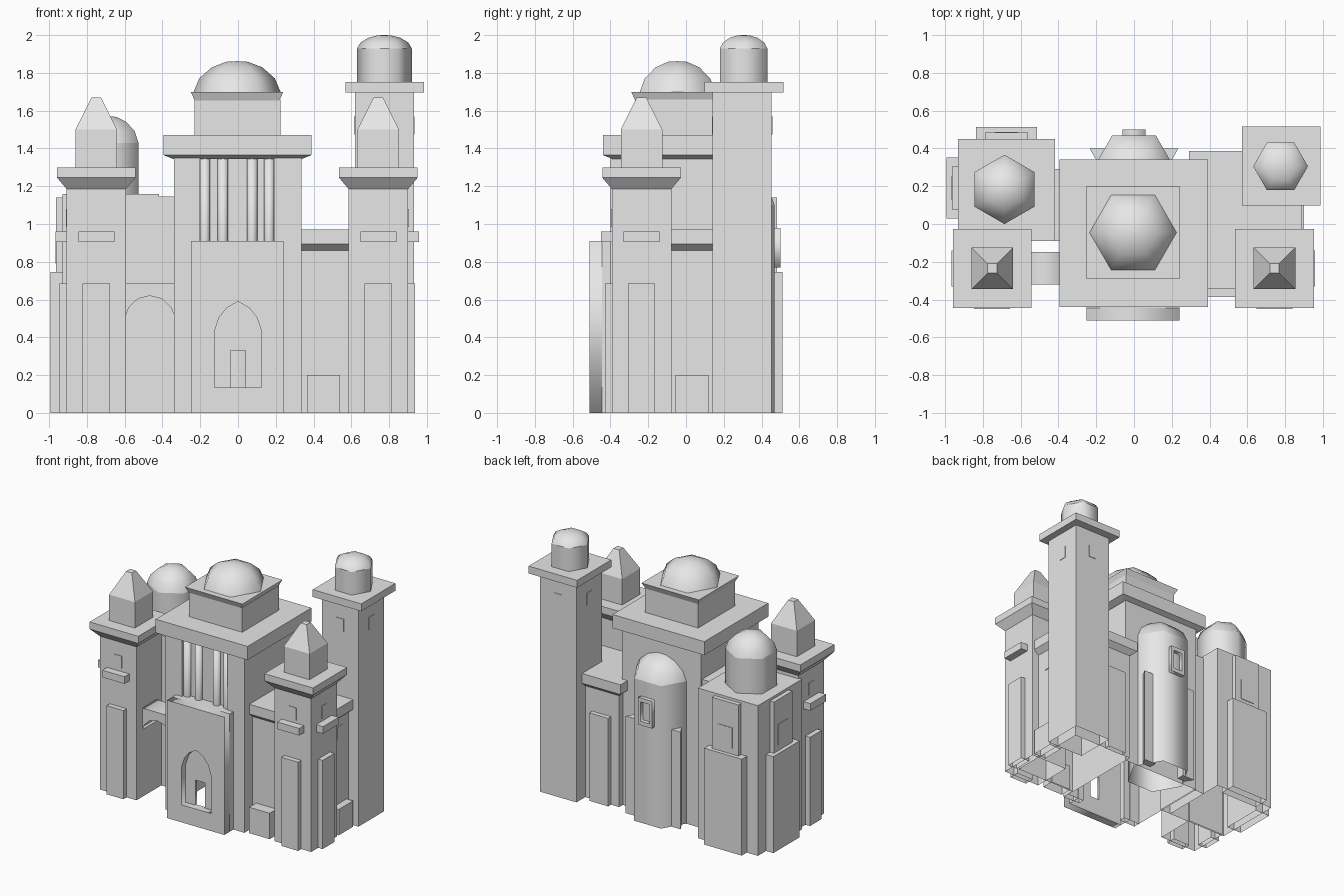
import bpy, bmesh, math
from mathutils import Vector

cube = bpy.data.objects.get("Cube")
if cube:
    bpy.data.objects.remove(cube, do_unlink=True)

stone = bpy.data.materials.new("pale_grey_stone")
stone.use_nodes = True
COLOUR = (0.8, 0.8, 0.8, 1)
stone.diffuse_color = COLOUR
stone.node_tree.nodes["Principled BSDF"].inputs["Base Color"].default_value = COLOUR


def finish(name, bm, smooth=False):
    bmesh.ops.recalc_face_normals(bm, faces=bm.faces)
    for f in bm.faces:
        f.smooth = smooth
    me = bpy.data.meshes.new(name)
    bm.to_mesh(me)
    bm.free()
    me.materials.append(stone)
    ob = bpy.data.objects.new(name, me)
    bpy.context.collection.objects.link(ob)
    return ob


def loft(name, cx, cy, rings, sides, phase=0.0, smooth=False, top=True):
    """Stack of regular rings (radius, z), open underneath."""
    bm = bmesh.new()
    prev = None
    for r, z in rings:
        ring = [bm.verts.new((cx + r * math.cos(phase + math.tau * i / sides),
                              cy + r * math.sin(phase + math.tau * i / sides), z))
                for i in range(sides)]
        if prev:
            for i in range(sides):
                j = (i + 1) % sides
                bm.faces.new((prev[i], prev[j], ring[j], ring[i]))
        prev = ring
    if top:
        bm.faces.new(prev)
    return finish(name, bm, smooth)


def box(name, x0, x1, y0, y1, z0, z1, flare=0.0, skip=()):
    """Box; flare narrows the foot. Boxes on the ground are open below."""
    bm = bmesh.new()
    bmesh.ops.create_cube(bm, size=1)
    for v in bm.verts:
        up = v.co.z > 0
        g = 0 if up else flare
        v.co = (x1 - g if v.co.x > 0 else x0 + g,
                y1 - g if v.co.y > 0 else y0 + g, z1 if up else z0)
    bm.normal_update()
    gone = list(skip) + ([(0, 0, -1)] if z0 == 0 else [])
    doomed = [f for f in bm.faces if any(f.normal.dot(Vector(d)) > 0.9 for d in gone)]
    bmesh.ops.delete(bm, geom=doomed, context='FACES')
    return finish(name, bm)


def cornice(name, x0, x1, y0, y1, z0, z1, z2, flare):
    box(name + "_flare", x0, x1, y0, y1, z0, z1, flare)
    box(name + "_band", x0, x1, y0, y1, z1, z2)


def slab(name, outlines, y0, y1):
    """Front-facing slab from x-z outlines; inner outlines become holes."""
    cu = bpy.data.curves.new(name, 'CURVE')
    cu.dimensions = '2D'
    cu.fill_mode = 'BOTH'
    cu.extrude = (y1 - y0) / 2
    for pts in outlines:
        sp = cu.splines.new('POLY')
        sp.points.add(len(pts) - 1)
        for p, (x, z) in zip(sp.points, pts):
            p.co = (x, z, 0, 1)
        sp.use_cyclic_u = True
    cu.materials.append(stone)
    ob = bpy.data.objects.new(name, cu)
    ob.location.y = (y0 + y1) / 2
    ob.rotation_euler.x = math.pi / 2
    bpy.context.collection.objects.link(ob)
    bpy.ops.object.select_all(action='DESELECT')
    ob.select_set(True)
    bpy.context.view_layer.objects.active = ob
    bpy.ops.object.convert(target='MESH')


def rect(x0, x1, z0, z1):
    return [(x0, z0), (x1, z0), (x1, z1), (x0, z1)]


def on_face(name, cx, cy, half, d, w, z0, z1, depth, shift=0.0):
    """Plate of half width w standing proud of the wall facing d."""
    dx, dy = d
    px, py = cx + dx * half + abs(dy) * shift, cy + dy * half + abs(dx) * shift
    hx, hy = (depth, w) if dx else (w, depth)
    return box(name, px - hx, px + hx, py - hy, py + hy, z0, z1)


def dome(name, cx, cy, r, z, h, phase=0.0):
    prof = [(1, 0), (0.87, 0.44), (0.58, 0.8), (0.25, 0.98), (0.01, 1)]
    loft(name, cx, cy, [(r * a, z + h * b) for a, b in prof], 6, phase, True)


FRONT, BACK, RIGHT, LEFT = (0, -1), (0, 1), (1, 0), (-1, 0)
DIAG = math.pi / 4
ROOT2 = math.sqrt(2)

# Main hall: hollow body, front piers, recessed wall with columns
box("hall_body", -0.34, 0.335, -0.35, 0.30, 0, 1.36, skip=[(0, -1, 0)])
box("hall_recess_wall", -0.2, 0.19, -0.355, -0.345, 0.9, 1.36)
box("hall_pier_right", -0.34, -0.2, -0.40, -0.35, 0, 1.36)
box("hall_pier_left", 0.19, 0.335, -0.40, -0.35, 0, 1.36)
for i, x in enumerate((-0.175, -0.08, 0.075, 0.165)):
    loft("hall_column_%d" % i, x, -0.365, [(0.028, 0.9), (0.028, 1.36)], 8, 0, True)
cornice("hall_cornice", -0.395, 0.39, -0.44, 0.34, 1.345, 1.365, 1.47, 0.05)

# Square drum and main dome
box("drum", -0.23, 0.225, -0.27, 0.18, 1.46, 1.66)
box("drum_rim", -0.25, 0.24, -0.29, 0.20, 1.655, 1.70, 0.02)
dome("main_dome", -0.005, -0.045, 0.23, 1.70, 0.162)

# Porch with pointed niche and open door
half_arch = [(0.125, 0.135), (0.125, 0.43), (0.1, 0.505), (0.06, 0.555), (0, 0.59)]
niche = half_arch + [(-x, z) for x, z in reversed(half_arch[:-1])]
porch = rect(-0.25, 0.24, 0, 0.91)
slab("porch_front", [porch, niche], -0.51, -0.46)
slab("porch_door_wall", [porch, rect(-0.04, 0.04, 0.135, 0.33)], -0.46, -0.445)
box("porch_sides", -0.25, 0.24, -0.445, -0.345, 0, 0.91, skip=[(0, 1, 0), (0, -1, 0)])

# Front turrets
for side, cx, out in (("right", -0.75, LEFT), ("left", 0.743, RIGHT)):
    cy, h = -0.235, 0.157
    n = side + "_turret_"
    box(n + "body", cx - h, cx + h, cy - h, cy + h, 0, 1.2)
    cornice(n + "cornice", cx - 0.208, cx + 0.208, cy - 0.208, cy + 0.208,
            1.18, 1.245, 1.30, 0.055)
    rings = [(0.11 * ROOT2, 1.30), (0.11 * ROOT2, 1.50), (0.025 * ROOT2, 1.67)]
    loft(n + "spire", cx, cy, rings, 4, DIAG)
    for i, d in enumerate((FRONT, out)):
        on_face(n + "panel_%d" % i, cx, cy, h, d, 0.072, 0, 0.685, 0.038)
        on_face(n + "balcony_%d" % i, cx, cy, h, d, 0.095, 0.905, 0.96, 0.058)
        on_face(n + "window_%d" % i, cx, cy, h, d, 0.032, 0.985, 1.08, 0.004)

# Tall bell tower
tx, ty, th = 0.775, 0.297, 0.156
box("tower_body", tx - th, tx + th, ty - th, ty + th, 0, 1.70)
box("tower_cap", 0.57, 0.985, 0.098, 0.515, 1.695, 1.752)
for i, d in enumerate((FRONT, BACK, LEFT, RIGHT)):
    on_face("tower_window_%d" % i, tx, ty, th, d, 0.033, 1.475, 1.57, 0.004)
loft("tower_cupola", tx, 0.305, [(0.145, 1.75), (0.145, 1.93)], 6, 0, True, False)
dome("tower_dome", tx, 0.305, 0.145, 1.93, 0.07)

# Low wing joining hall, turret and tower
box("wing_body", 0.33, 0.845, -0.30, 0.345, 0, 0.88)
cornice("wing_cornice", 0.29, 0.885, -0.34, 0.385, 0.86, 0.895, 0.97, 0.04)
box("wing_front_plinth", 0.365, 0.54, -0.385, -0.29, 0, 0.2)
box("wing_side_plinth", 0.8, 0.9, -0.055, 0.12, 0, 0.2)
box("wing_side_window", 0.84, 0.85, 0.0, 0.065, 0.70, 0.80)
box("wing_back_panel", 0.40, 0.56, 0.34, 0.38, 0, 0.68)

# Rounded apse at the back, with framed window and side strips
loft("apse_wall", 0, 0.27, [(0.23, 0), (0.23, 1.1)], 6, 0, True, False)
dome("apse_dome", 0, 0.27, 0.23, 1.1, 0.16)
slab("apse_window_frame", [rect(-0.06, 0.06, 0.77, 0.98),
                           rect(-0.038, 0.038, 0.8, 0.95)], 0.46, 0.5)
for s in (-1, 1):
    bm = bmesh.new()
    foot = [(0.13, 0.34), (0.2, 0.34), (0.235, 0.4), (0.13, 0.4)]
    face = bm.faces.new([bm.verts.new((s * x, y, 0)) for x, y in foot])
    ext = bmesh.ops.extrude_face_region(bm, geom=[face])["geom"]
    for v in ext:
        if isinstance(v, bmesh.types.BMVert):
            v.co.z = 0.75
    finish("apse_strip_%s" % ("right" if s < 0 else "left"), bm)

# Rear chapel block with stepped panels and hexagonal cupola
box("chapel_body", -0.93, -0.418, -0.09, 0.45, 0, 1.16)
box("chapel_link", -0.42, -0.33, -0.09, 0.29, 0, 1.145)
bx, by = -0.674, 0.19
for i, (d, half) in enumerate(((BACK, 0.26), (LEFT, 0.256))):
    on_face("chapel_lower_panel_%d" % i, bx, by, half, d, 0.161, 0, 0.745, 0.062)
    on_face("chapel_upper_panel_%d" % i, bx, by, half, d, 0.113, 0.74, 1.14, 0.033)
    on_face("chapel_window_%d" % i, bx, by, half + 0.033, d, 0.06, 0.79, 0.95, 0.004)
loft("chapel_cupola", -0.685, 0.183, [(0.183, 1.16), (0.183, 1.43)], 6,
     math.pi / 6, True, False)
dome("chapel_dome", -0.685, 0.183, 0.183, 1.43, 0.14, math.pi / 6)

# Flying arch between turret and hall
under = [(-0.34 - 0.127 + 0.127 * math.cos(a), 0.5 + 0.12 * math.sin(a))
         for a in (math.pi * k / 6 for k in range(1, 6))]
slab("side_arch", [[(-0.6, 0.685), (-0.33, 0.685), (-0.33, 0.5)] + under
                   + [(-0.6, 0.5)]], -0.32, -0.148)
